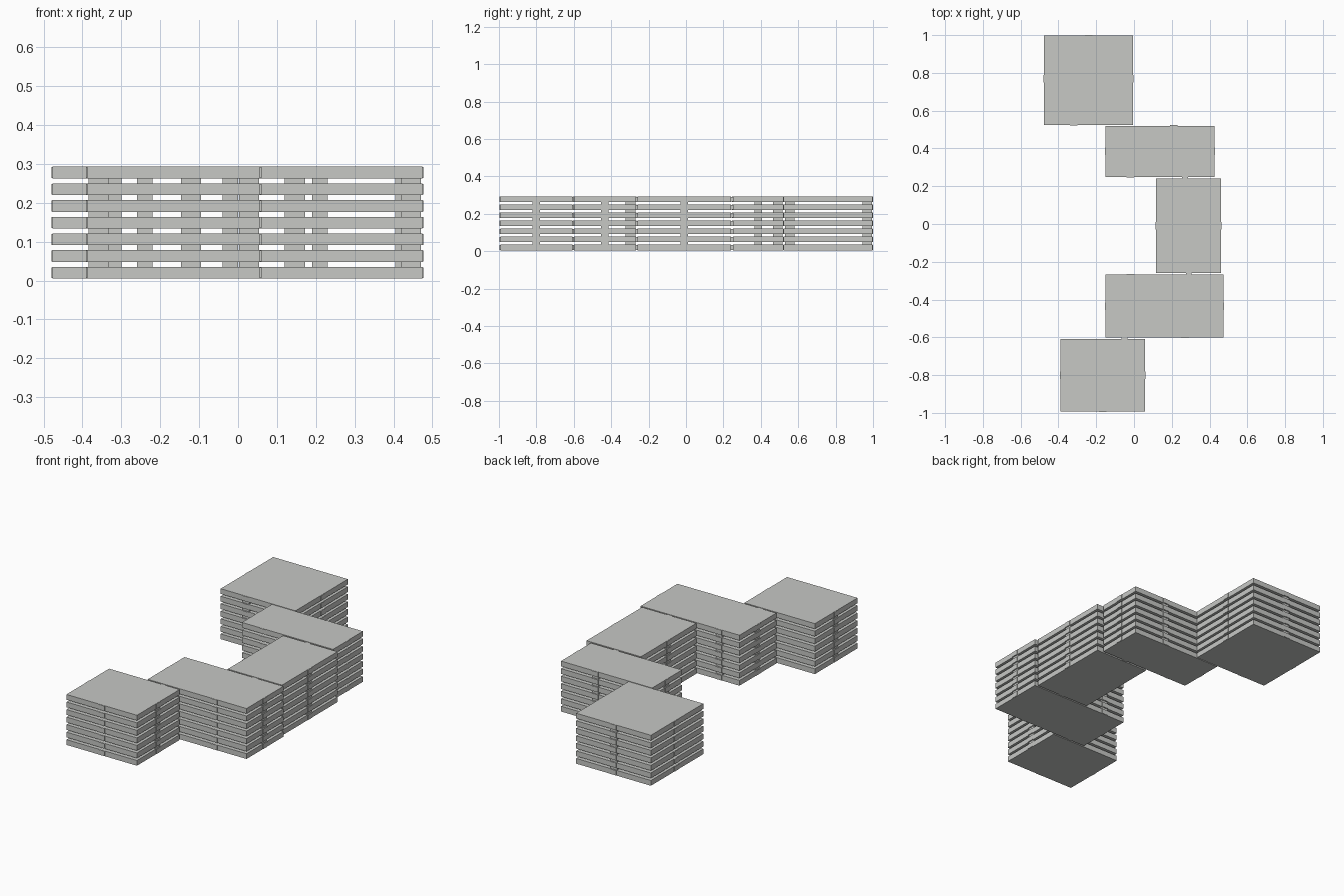
import bpy
import bmesh
from mathutils import Matrix, Vector

cube = bpy.data.objects.get("Cube")
if cube:
    bpy.data.objects.remove(cube, do_unlink=True)

concrete = bpy.data.materials.new("pale_concrete")
concrete.use_nodes = True
COLOUR = (0.57, 0.58, 0.56, 1)
concrete.diffuse_color = COLOUR
concrete.node_tree.nodes["Principled BSDF"].inputs["Base Color"].default_value = COLOUR

FLOORS, BASE, THICK, PITCH = 7, 0.005, 0.030, 0.043
TAB, PROUD, DEPTH = 0.04, 0.003, 0.055


def add_box(bm, x0, x1, y0, y1, z0, z1):
    size = Vector((x1 - x0, y1 - y0, z1 - z0))
    mid = Vector((x0 + x1, y0 + y1, z0 + z1)) / 2
    bmesh.ops.create_cube(bm, size=1, matrix=Matrix.Translation(mid) @ Matrix.Diagonal(size).to_4x4())


def stacked(name, rects, z0, height, count):
    """Repeat a set of flat rectangles upward, once per floor."""
    bm = bmesh.new()
    for i in range(count):
        for r in rects:
            z = z0 + i * PITCH
            add_box(bm, *r, z, z + height)
    mesh = bpy.data.meshes.new(name)
    bm.to_mesh(mesh)
    bm.free()
    mesh.materials.append(concrete)
    bpy.context.collection.objects.link(bpy.data.objects.new(name, mesh))


def edge_rect(rect, side, at, inner, outer):
    """Rectangle on one side, from inner depth to outer overhang."""
    x0, x1, y0, y1 = rect
    h = TAB / 2
    return {
        "left": (x0 - outer, x0 + inner, at - h, at + h),
        "right": (x1 - inner, x1 + outer, at - h, at + h),
        "front": (at - h, at + h, y0 - outer, y0 + inner),
        "back": (at - h, at + h, y1 - inner, y1 + outer),
    }[side]


# Each block: footprint, tab position on each side, sides with posts in the gaps
blocks = {
    "rear_block": ((-0.477, -0.005, 0.525, 0.998),
                   dict(left=0.77, right=0.77, front=-0.32, back=-0.24), ("front", "back")),
    "rear_middle_block": ((-0.15, 0.425, 0.25, 0.52),
                          dict(left=0.385, right=0.385, front=-0.02, back=0.21), ("left", "back")),
    "centre_block": ((0.117, 0.46, -0.26, 0.24),
                     dict(left=-0.01, right=-0.01), ("left", "right")),
    "front_middle_block": ((-0.15, 0.474, -0.6, -0.268),
                           dict(left=-0.435, right=-0.435, front=0.27, back=-0.02),
                           ("left", "right", "back")),
    "front_block": ((-0.388, 0.057, -0.993, -0.608),
                    dict(left=-0.8, right=-0.8, front=-0.165), ("left", "right")),
}

for name, (rect, tabs, posts) in blocks.items():
    # Floor slabs, edge tabs and the posts between slabs
    stacked(name + "_slabs", [rect], BASE, THICK, FLOORS)
    stacked(name + "_tabs", [edge_rect(rect, s, a, 0.01, PROUD) for s, a in tabs.items()],
            BASE + 0.001, THICK - 0.002, FLOORS)
    stacked(name + "_posts", [edge_rect(rect, s, tabs[s], DEPTH, -0.003) for s in posts],
            BASE + THICK - 0.002, PITCH - THICK + 0.004, FLOORS - 1)

# Short links joining neighbouring blocks
links = [(0.255, 0.285, 0.235, 0.255), (0.275, 0.305, -0.275, -0.255), (-0.065, -0.035, -0.615, -0.595)]
stacked("block_links", links, BASE + 0.002, THICK - 0.004, FLOORS)
